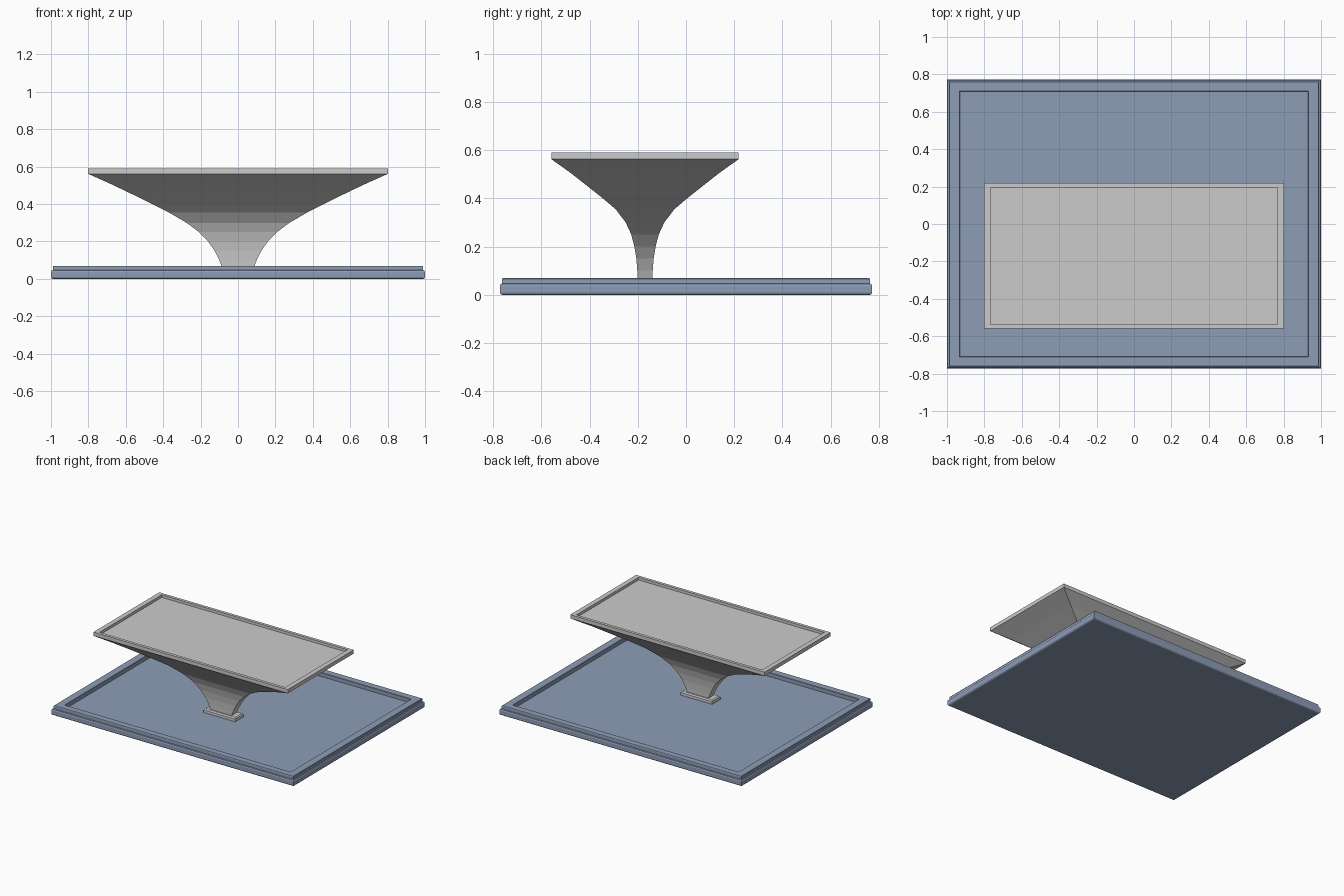
import bpy, bmesh

if "Cube" in bpy.data.objects:
    bpy.data.objects.remove(bpy.data.objects["Cube"])


def rect_loft(name, rings, cy=0.0, color=None):
    """Stack rectangular rings (half_x, half_y, z) into a closed solid."""
    bm = bmesh.new()
    loops = []
    for hx, hy, z in rings:
        loops.append([bm.verts.new((sx * hx, cy + sy * hy, z))
                      for sx, sy in ((-1, -1), (1, -1), (1, 1), (-1, 1))])
    for a, b in zip(loops, loops[1:]):
        for i in range(4):
            j = (i + 1) % 4
            bm.faces.new((a[i], a[j], b[j], b[i]))
    bm.faces.new(loops[0][::-1])
    bm.faces.new(loops[-1])
    bmesh.ops.recalc_face_normals(bm, faces=bm.faces)
    mesh = bpy.data.meshes.new(name)
    bm.to_mesh(mesh)
    bm.free()
    obj = bpy.data.objects.new(name, mesh)
    bpy.context.collection.objects.link(obj)
    if color:
        mat = bpy.data.materials.new(name + "_paint")
        mat.diffuse_color = color
        mat.use_nodes = True
        mat.node_tree.nodes["Principled BSDF"].inputs["Base Color"].default_value = mat.diffuse_color
        mesh.materials.append(mat)
    return obj


# Base tray: softened lower edge, stepped rim and recessed floor
X, Y = 1.0, 0.772
tray = [(-0.010, 0.0), (-0.003, 0.004), (0.0, 0.010), (0.0, 0.037),
        (-0.004, 0.044), (-0.011, 0.047), (-0.011, 0.066), (-0.014, 0.070),
        (-0.067, 0.070), (-0.070, 0.067), (-0.070, 0.040)]
rect_loft("base_tray", [(X + d, Y + d * 0.9, z) for d, z in tray],
          color=(0.27, 0.34, 0.47, 1))

CY = -0.17

# Foot plate resting on the tray floor
rect_loft("foot_plate", [(0.13, 0.048, 0.038), (0.13, 0.048, 0.060),
                         (0.122, 0.040, 0.068)], CY)

# Flared pedestal, ending in the rimmed and recessed top
flare = [(0.085, 0.030, 0.060), (0.100, 0.032, 0.10), (0.125, 0.036, 0.15),
         (0.160, 0.044, 0.20), (0.208, 0.057, 0.25), (0.275, 0.080, 0.30),
         (0.370, 0.122, 0.355), (0.460, 0.175, 0.40), (0.560, 0.238, 0.45),
         (0.675, 0.308, 0.505)]
rim = [(0.802, 0.388, 0.562), (0.802, 0.388, 0.590),
       (0.766, 0.366, 0.590), (0.766, 0.366, 0.570)]
rect_loft("flared_pedestal_top", flare + rim, CY)
